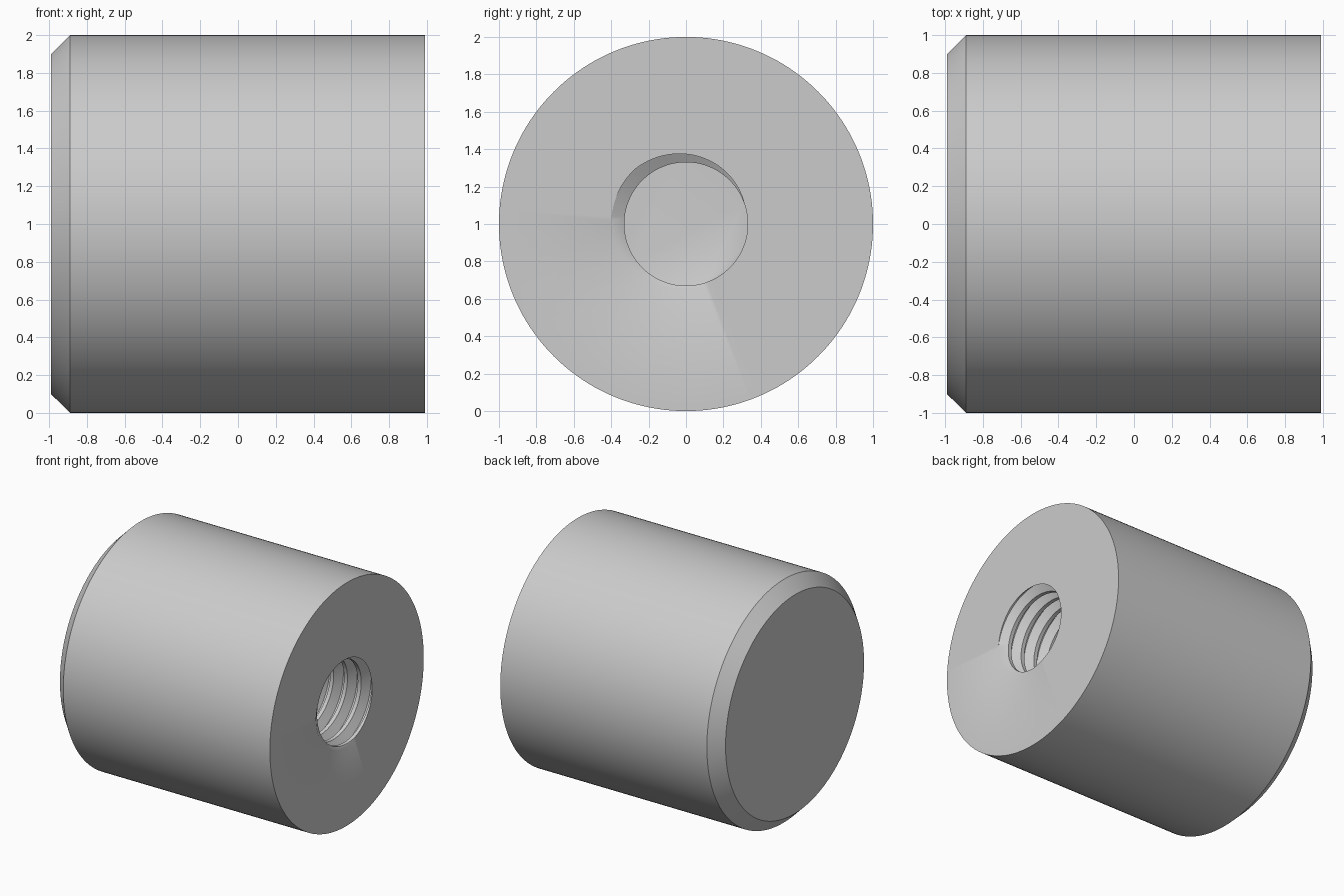
import bpy, bmesh
from math import sin, cos, pi, radians

if "Cube" in bpy.data.objects:
    bpy.data.objects.remove(bpy.data.objects["Cube"])

HALF, RADIUS, CHAMFER = 0.99, 1.0, 0.10      # body
MINOR, MAJOR, PITCH, DEPTH = 0.33, 0.40, 0.125, 1.0   # threaded blind hole
SIDES, STEPS = 160, 96
FLOOR = HALF - DEPTH

bm = bmesh.new()


def point(x, r, a):
    return bm.verts.new((x, r * cos(a), 1 + r * sin(a)))


def skin(a, b):
    """Quads between two equally long rows of vertices."""
    for i in range(len(a) - 1):
        bm.faces.new((a[i], a[i + 1], b[i + 1], b[i]))


# Thread: one pitch of the profile swept along a right-handed helix
profile = [(-0.375, MINOR), (-0.0625, MAJOR), (0.0625, MAJOR), (0.375, MINOR), (0.625, MINOR)]
turns = int(DEPTH / PITCH) + 4
previous = None
for i in range(turns * STEPS + 1):
    t = i / STEPS - turns + 2
    angle = 2 * pi * t + radians(155)
    row = [point(HALF + (t + u) * PITCH, r, angle) for u, r in profile]
    if previous:
        skin(previous, row)
    previous = row
bmesh.ops.remove_doubles(bm, verts=bm.verts[:], dist=1e-5)

# Trim the thread at the open face and at the hole floor
for x, direction in ((HALF, 1), (FLOOR, -1)):
    bmesh.ops.bisect_plane(bm, geom=bm.verts[:] + bm.edges[:] + bm.faces[:], dist=1e-6,
                           plane_co=(x, 0, 0), plane_no=(direction, 0, 0), clear_outer=True)
bmesh.ops.remove_doubles(bm, verts=bm.verts[:], dist=1e-5)

# Outer wall with a chamfer at the closed end
rings = []
for x, r in ((-HALF, RADIUS - CHAMFER), (-HALF + CHAMFER, RADIUS), (HALF, RADIUS)):
    ring = [point(x, r, 2 * pi * i / SIDES) for i in range(SIDES)]
    if rings:
        skin(rings[-1] + rings[-1][:1], ring + ring[:1])
    rings.append(ring)
bm.faces.new(rings[0])

# Hole floor and ring-shaped open face
for x in (FLOOR, HALF):
    rim = [e for e in bm.edges if e.is_boundary and all(abs(v.co.x - x) < 1e-4 for v in e.verts)]
    bmesh.ops.triangle_fill(bm, edges=rim, use_beauty=True, normal=(1, 0, 0))
bmesh.ops.recalc_face_normals(bm, faces=bm.faces[:])

mesh = bpy.data.meshes.new("threaded_cylinder")
bm.to_mesh(mesh)
bm.free()
body = bpy.data.objects.new("threaded_cylinder", mesh)
bpy.context.collection.objects.link(body)
bpy.context.view_layer.objects.active = body
body.select_set(True)
bpy.ops.object.shade_smooth_by_angle(angle=radians(30))
